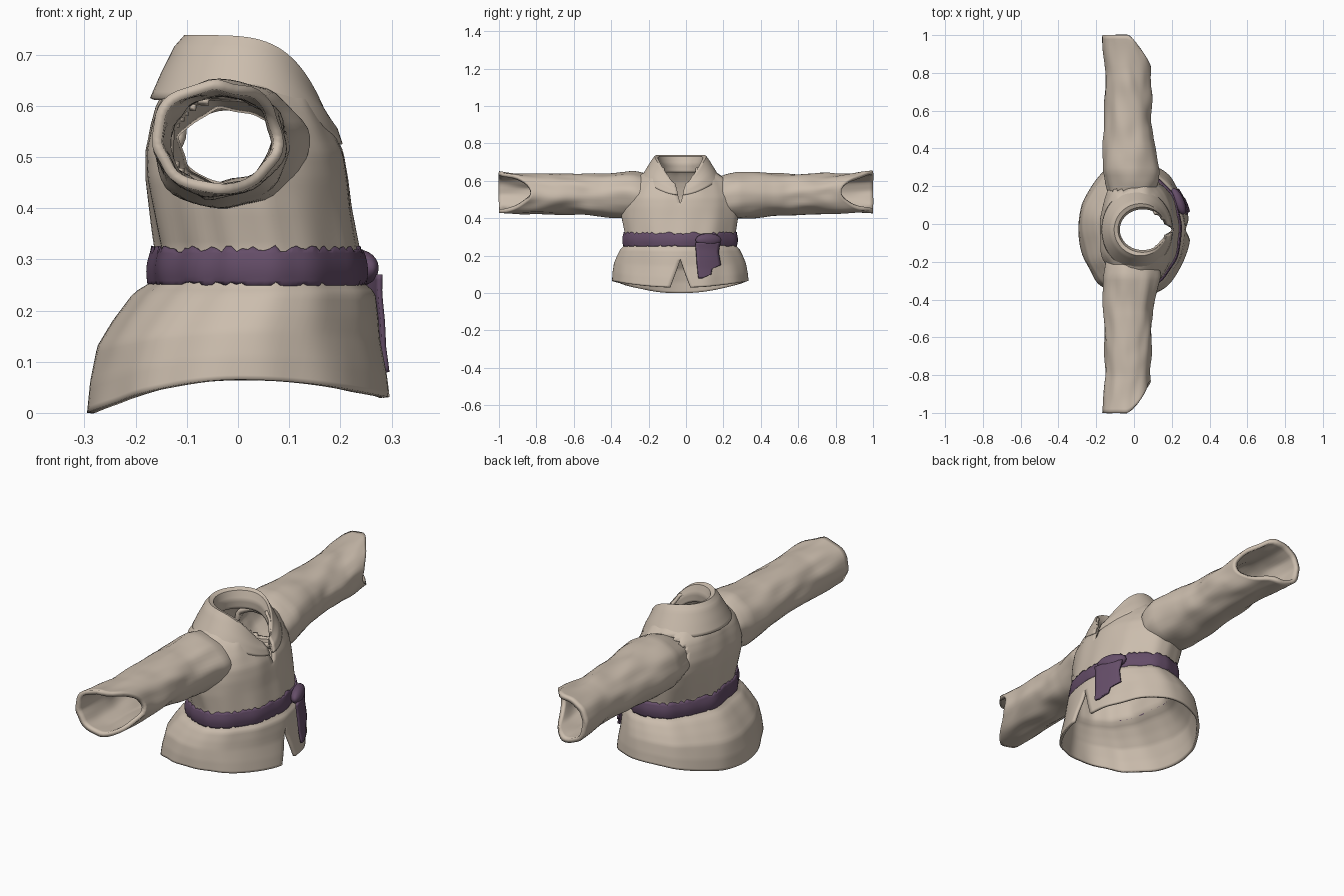
import bpy, bmesh, random
from math import sin, cos, pi, tau
from mathutils import Vector, noise

random.seed(4)
cube = bpy.data.objects.get("Cube")
if cube:
    bpy.data.objects.remove(cube)


def material(name, rgb):
    m = bpy.data.materials.new(name)
    m.use_nodes = True
    m.diffuse_color = (*rgb, 1)
    m.node_tree.nodes["Principled BSDF"].inputs["Base Color"].default_value = (*rgb, 1)
    return m


LINEN = material("linen", (0.60, 0.51, 0.42))
SASH = material("purple_sash", (0.13, 0.075, 0.14))


def sample(table, t):
    """Linear interpolation of a table whose first column is the key."""
    if t <= table[0][0]:
        return table[0][1:]
    for a, b in zip(table, table[1:]):
        if t <= b[0]:
            f = (t - a[0]) / (b[0] - a[0])
            return [u + (v - u) * f for u, v in zip(a[1:], b[1:])]
    return table[-1][1:]


def cloth(name, rows, mat, thickness, drop=None):
    """Skin a grid of points, weld its seam and give it thickness inwards."""
    bm = bmesh.new()
    grid = [[bm.verts.new(p) for p in row] for row in rows]
    for a, b in zip(grid, grid[1:]):
        for j in range(len(a) - 1):
            bm.faces.new((a[j], a[j + 1], b[j + 1], b[j]))
    bmesh.ops.remove_doubles(bm, verts=bm.verts, dist=0.0002)
    if drop:
        gone = [f for f in bm.faces if drop(f.calc_center_median())]
        bmesh.ops.delete(bm, geom=gone, context='FACES')
    mesh = bpy.data.meshes.new(name)
    bm.to_mesh(mesh)
    bm.free()
    mesh.materials.append(mat)
    ob = bpy.data.objects.new(name, mesh)
    bpy.context.collection.objects.link(ob)
    mod = ob.modifiers.new("thickness", 'SOLIDIFY')
    mod.thickness = thickness
    mod.offset = -1
    bpy.ops.object.select_all(action='DESELECT')
    ob.select_set(True)
    bpy.context.view_layer.objects.active = ob
    bpy.ops.object.shade_smooth_by_angle(angle=0.9)
    return ob


def wrinkle(p, amount):
    return amount * noise.noise(Vector(p))


# Torso: height, back x, front x, half width
BODY = [(0, -.295, .295, .365), (.06, -.288, .288, .36), (.13, -.272, .277, .35),
        (.18, -.24, .274, .335), (.235, -.198, .268, .315), (.255, -.165, .245, .295),
        (.32, -.158, .238, .295), (.4, -.172, .222, .31), (.46, -.183, .214, .315),
        (.51, -.185, .205, .31), (.56, -.175, .182, .29), (.6, -.163, .162, .26),
        (.64, -.14, .15, .2), (.67, -.115, .14, .15)]
# Half angle of the front openings at hem and neck
SLIT = [(0, .15), (.17, 0), (.48, 0), (.56, .08), (.62, .25), (.67, .6)]
MID_Y = -.03


def body_point(angle, z, off=0.0):
    x0, x1, ry = sample(BODY, z)
    c = cos(angle)
    ripple = wrinkle((3 * c, 3 * sin(angle), z * 3), .012) + off
    hem = (.065 - (.065 if c < 0 else .035) * c * c) * max(0, 1 - z / .24)
    return ((x0 + x1) / 2 + ((x1 - x0) / 2 + ripple) * c,
            MID_Y + (ry + ripple) * sin(angle), z + hem)


def arc(start, n=96):
    return [start + (tau - 2 * start) * j / n for j in range(n + 1)]


def armhole(p):
    return abs(p.y) > .17 and ((p.x + .02) / .115) ** 2 + ((p.z - .525) / .098) ** 2 < 1


body_rows = []
for i in range(57):
    z = .67 * i / 56
    body_rows.append([body_point(a, z) for a in arc(sample(SLIT, z)[0])])
cloth("tunic_body", body_rows, LINEN, .012, armhole)

# Sleeves: distance out, back x, front x, bottom z, top z
ARM = [(.15, -.13, .10, .43, .61), (.22, -.155, .13, .40, .635), (.28, -.168, .135, .395, .648),
       (.36, -.163, .12, .402, .646), (.45, -.16, .10, .412, .64), (.65, -.156, .092, .42, .638),
       (.8, -.152, .09, .425, .635), (.9, -.16, .088, .425, .645), (1, -.168, .088, .428, .652)]


def sleeve(name, side):
    rows = []
    for i in range(41):
        y = .15 + .85 * i / 40
        x0, x1, z0, z1 = sample(ARM, y)
        row = []
        for j in range(49):
            a = -side * tau * j / 48
            c, s = cos(a), sin(a)
            fold = wrinkle((c * 2 + side, s * 2, y * 6), .012)
            # The cuff is cut back towards the front
            cut = .17 * max(0, c) ** 1.6 * max(0, (y - .5) / .5)
            row.append(((x0 + x1) / 2 + ((x1 - x0) / 2 + fold) * c, side * (y - cut),
                        (z0 + z1) / 2 + ((z1 - z0) / 2 + fold) * s))
        rows.append(row)
    cloth(name, rows, LINEN, .02)


sleeve("left_sleeve", 1)
sleeve("right_sleeve", -1)

# Collar: step, back x, front x, half width, back z, front z, opening angle
COLLAR = [(0, -.172, .205, .215, .615, .525, .06), (1, -.15, .195, .185, .665, .555, .10),
          (2, -.125, .18, .155, .715, .572, .16), (3, -.105, .175, .138, .738, .578, .2),
          (4, -.085, .172, .12, .73, .575, .22), (5, -.075, .168, .108, .69, .56, .24),
          (6, -.08, .165, .112, .645, .54, .24)]
collar_rows = []
for i in range(25):
    x0, x1, ry, zb, zf, gap = sample(COLLAR, i / 4)
    collar_rows.append([((x0 + x1) / 2 + (x1 - x0) / 2 * cos(a), MID_Y + ry * sin(a),
                         zb - (zb - zf) * ((1 + cos(a)) / 2) ** 4.5) for a in arc(gap, 72)])
cloth("collar", collar_rows, LINEN, .01)

# Sash with frayed edges
belt_rows = []
for i in range(9):
    t = i / 8
    row = []
    for a in arc(0, 120):
        fray = random.uniform(-.007, .007) if i in (0, 8) else 0
        x, y, _ = body_point(a, .258 + .06 * t, .006 + .006 * sin(pi * t))
        row.append((x, y, .249 + .072 * t + fray))
    row[-1] = row[0]
    belt_rows.append(row)
cloth("sash", belt_rows, SASH, .012)

# Hanging sash end: height, left edge, right edge, following the skirt
TAIL = [(.08, .068, .09), (.1, .065, .135), (.135, .062, .142), (.145, .06, .188),
        (.22, .055, .175), (.27, .05, .185)]


def skirt_front(y, z):
    x0, x1, ry = sample(BODY, min(z, .235))
    c = max(0, 1 - ((y - MID_Y) / ry) ** 2) ** .5
    return (x0 + x1) / 2 + (x1 - x0) / 2 * c


tail_rows = []
for i in range(20):
    z = .08 + .19 * i / 19
    y0, y1 = sample(TAIL, z)
    ys = [y0 + (y1 - y0) * j / 8 for j in range(9)]
    tail_rows.append([(skirt_front(y, z) + .022, y, z) for y in ys])
cloth("sash_end", tail_rows, SASH, .009)

# Knot where the sash is tied
bpy.ops.mesh.primitive_uv_sphere_add(segments=20, ring_count=12, location=(.235, .12, .283))
knot = bpy.context.object
knot.name = "sash_knot"
knot.scale = (.03, .075, .036)
knot.rotation_euler.z = .4
knot.data.materials.append(SASH)
bpy.ops.object.shade_smooth_by_angle(angle=0.9)
